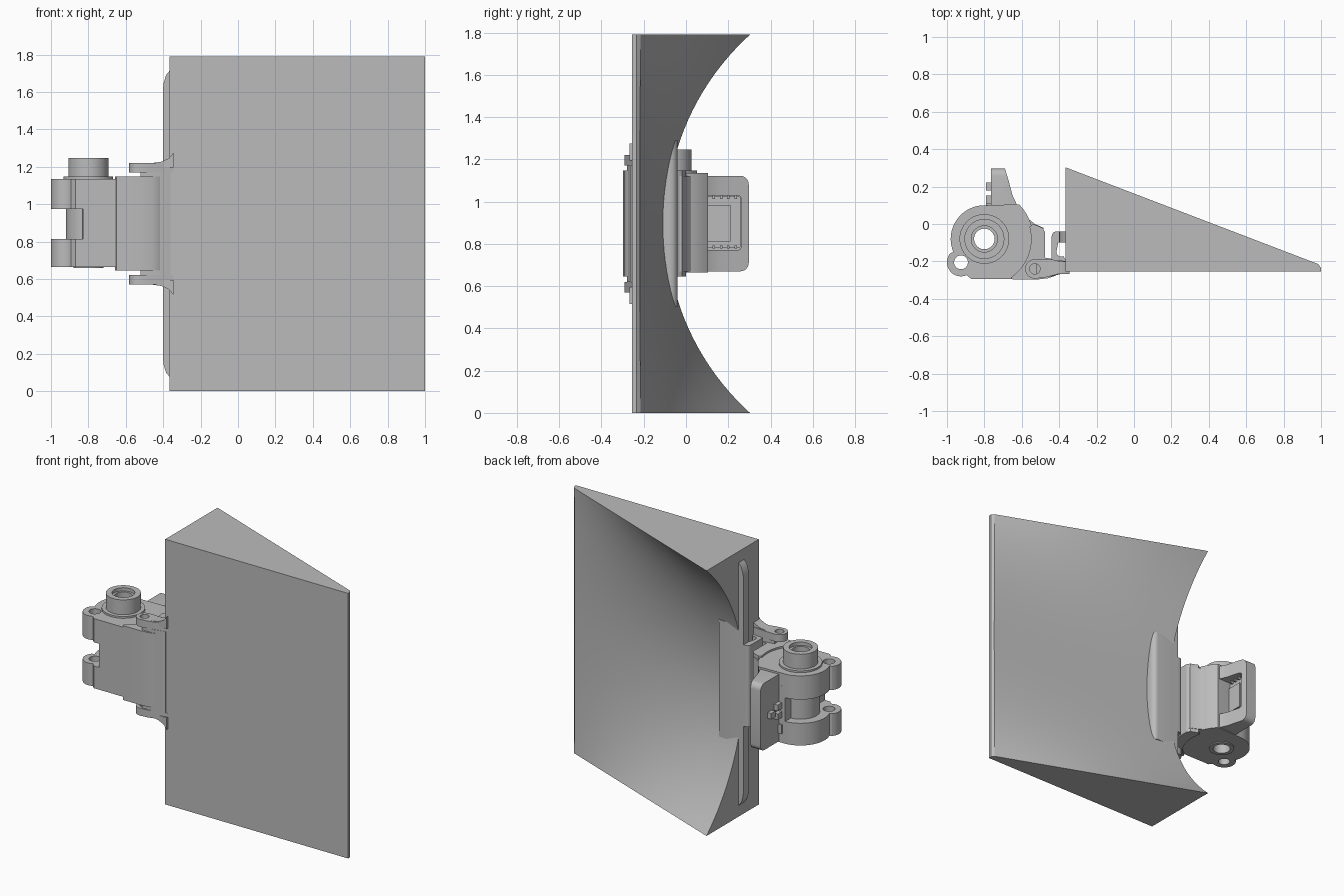
import bpy, bmesh
from math import sin, cos, radians, sqrt
from mathutils import Vector

if "Cube" in bpy.data.objects:
    bpy.data.objects.remove(bpy.data.objects["Cube"], do_unlink=True)

grey = bpy.data.materials.new("plain grey")
grey.use_nodes = True
grey.diffuse_color = (0.5, 0.5, 0.5, 1)
grey.node_tree.nodes["Principled BSDF"].inputs["Base Color"].default_value = (0.5, 0.5, 0.5, 1)

MID = 0.895          # mid height of the whole model
HUB = (-0.80, -0.08)  # hinge axis


def arc(c, r, a0, a1, n=16):
    steps = [radians(a0 + (a1 - a0) * i / n) for i in range(n + 1)]
    return [(c[0] + r * cos(a), c[1] + r * sin(a)) for a in steps]


def circle(c, r, n=40):
    return arc(c, r, 0, 360 - 360 / n, n - 1)


def loft(name, rings):
    """Skin a list of equal-length closed rings and cap both ends."""
    bm = bmesh.new()
    rows = [[bm.verts.new(p) for p in ring] for ring in rings]
    n = len(rows[0])
    for a, b in zip(rows, rows[1:]):
        for i in range(n):
            j = (i + 1) % n
            bm.faces.new((a[i], a[j], b[j], b[i]))
    bm.faces.new(rows[0])
    bm.faces.new(rows[-1])
    bmesh.ops.recalc_face_normals(bm, faces=bm.faces)
    me = bpy.data.meshes.new(name)
    bm.to_mesh(me)
    bm.free()
    me.materials.append(grey)
    ob = bpy.data.objects.new(name, me)
    bpy.context.collection.objects.link(ob)
    return ob


def prism(name, pts, lo, hi, axis="z"):
    place = {"z": lambda u, v, w: (u, v, w),
             "y": lambda u, v, w: (u, w, v),
             "x": lambda u, v, w: (w, u, v)}[axis]
    return loft(name, [[place(u, v, w) for u, v in pts] for w in (lo, hi)])


def box(name, x0, x1, y0, y1, z0, z1):
    return prism(name, [(x0, y0), (x1, y0), (x1, y1), (x0, y1)], z0, z1)


def boolean(ob, tool, op="DIFFERENCE"):
    mod = ob.modifiers.new(op.lower(), "BOOLEAN")
    mod.operation, mod.object, mod.solver = op, tool, "EXACT"
    bpy.context.view_layer.objects.active = ob
    bpy.ops.object.modifier_apply(modifier=mod.name)
    bpy.data.objects.remove(tool, do_unlink=True)


def rounded(u0, u1, v0, v1, r):
    corners = [((u1 - r, v1 - r), 0), ((u0 + r, v1 - r), 90),
               ((u0 + r, v0 + r), 180), ((u1 - r, v0 + r), 270)]
    return [p for c, a in corners for p in arc(c, r, a, a + 90, 6)]


# Wedge panel with a scooped back that flattens towards the thin edge
R = 1.21


def wedge_ring(x, drop=0.0):
    t = (1 - x) / 1.36
    ring = [(x, -0.255, 2 * MID), (x, -0.255, 0)]
    for i in range(41):
        d = MID * (i / 20 - 1)
        back = -0.095 + R - sqrt(R * R - d * d)
        ring.append((x, -0.22 + t * (back + 0.22) - drop, MID + d))
    return ring


loft("wedge_panel", [wedge_ring(x) for x in (-0.365, -0.1, 0.2, 0.5, 0.8, 0.985)]
     + [wedge_ring(1.0, 0.015)])

# Thickened mount block on the panel root
prism("root_block", [(-0.365, -0.2), (-0.2, -0.2), (-0.2, -0.075)]
      + arc((-0.235, -0.075), 0.035, 0, 90, 6) + [(-0.365, -0.04)], 0.5, 1.29)

# Long rounded rail on the root face
rail = [(-0.36, 0.07), (-0.385, 0.10), (-0.397, 0.14), (-0.402, 0.18)]
rail += [(x, 2 * MID - z) for x, z in reversed(rail)]
prism("root_rail", rail, -0.10, -0.04, "y")

# Hook clip that grips the rail
hook = [(-0.36, -0.04)] + arc((-0.415, -0.065), 0.025, 90, 180, 6)
hook += [(-0.44, -0.19), (-0.52, -0.2), (-0.52, -0.28), (-0.44, -0.28), (-0.36, -0.26),
         (-0.36, -0.2)]
hook += arc((-0.39, -0.15), 0.025, -60, -180, 8) + [(-0.405, -0.10), (-0.36, -0.10)]
prism("hook_clip", hook, 0.62, 1.17)

# Pin ears above and below the clip, with flared roots
for name, s in (("upper_ear", 1), ("lower_ear", -1)):
    a, b = sorted((MID + s * 0.275, MID + s * 0.325))
    ear_pts = arc((-0.53, -0.24), 0.052, 80, 270, 16)
    ear_pts += [(-0.48, -0.287), (-0.42, -0.272), (-0.345, -0.256), (-0.345, -0.2), (-0.44, -0.19)]
    ear = prism(name, ear_pts, a, b)
    boolean(ear, prism("cutter", circle((-0.53, -0.24), 0.028, 24), a - 0.1, b + 0.1))
    flare = [(-0.46, 0.30), (-0.46, 0.325), (-0.41, 0.332), (-0.37, 0.35), (-0.345, 0.38), (-0.345, 0.30)]
    prism(name + "_flare", [(x, MID + s * z) for x, z in flare], -0.268, -0.2, "y")

# Hinge housing: two lobed plates joined by a core
lug = (-0.925, -0.205)
outline = arc(HUB, 0.18, 95, 203, 20) + arc(lug, 0.075, 140, 295, 18)
outline += [(-0.87, -0.295), (-0.65, -0.295)] + arc(HUB, 0.262, -55, 45, 14)
housing = prism("hinge_housing", outline, 0.665, 1.135)
notch = [(-1.2, -0.5), (-0.83, -0.5), (-0.83, -0.19)] + arc(HUB, 0.12, 255, 95, 20)
notch += [(-0.81, 0.3), (-1.2, 0.3)]
boolean(housing, prism("cutter", notch, 0.815, 0.975))
for c, r in ((HUB, 0.055), (lug, 0.037)):
    boolean(housing, prism("cutter", circle(c, r), 0.5, 1.4))

# Bearing tube, flanges and lower boss
for name, outer, inner, lo, hi in (("bearing_tube", 0.107, 0.07, 1.12, 1.247),
                                   ("bearing_liner", 0.075, 0.055, 1.12, 1.225),
                                   ("upper_flange", 0.133, 0.06, 1.125, 1.147),
                                   ("lower_boss", 0.08, 0.055, 0.658, 0.67)):
    tube = prism(name, circle(HUB, outer), lo, hi)
    boolean(tube, prism("cutter", circle(HUB, inner), lo - 0.1, hi + 0.1))

# Cover block wrapping the clip side of the housing
cover = [(-0.65, -0.297), (-0.52, -0.297), (-0.46, -0.29), (-0.42, -0.277), (-0.402, -0.26),
         (-0.402, -0.21), (-0.42, -0.19), (-0.475, -0.18), (-0.475, -0.045), (-0.49, -0.02), (-0.54, 0.0)]
cover += arc(HUB, 0.25, 15, -55, 14)
prism("cover_block", cover, 0.645, 1.147)

# Upright curved wall with rounded corners and a window
wall_pts = [(-0.765, 0.05), (-0.6, -0.1), (-0.48, -0.06), (-0.485, -0.02), (-0.53, 0.0), (-0.58, 0.04),
            (-0.62, 0.09), (-0.65, 0.155), (-0.67, 0.23), (-0.69, 0.297), (-0.765, 0.297)]
wall = prism("upright_wall", wall_pts, 0.6, 1.2)
boolean(wall, prism("cutter", rounded(-0.4, 0.297, 0.67, 1.122, 0.04), -1.1, -0.3, "x"), "INTERSECT")
boolean(wall, prism("cutter", rounded(0.045, 0.262, 0.77, 1.03, 0.02), -0.735, -0.3, "x"))

# Circuit board in the window, and its raised chip
prism("board", rounded(0.06, 0.258, 0.78, 1.025, 0.01), -0.745, -0.715, "x")
box("board_chip", -0.72, -0.705, 0.105, 0.21, 0.81, 0.985)
for i in range(5):
    for z in (0.785, 1.02):
        box("board_tooth", -0.72, -0.7, 0.09 + i * 0.035, 0.102 + i * 0.035, z - 0.008, z + 0.008)

# Small connectors on the outer wall face
for y, z, h in ((0.09, 0.76, 0.03), (0.13, 0.86, 0.02), (0.13, 0.92, 0.02), (0.2, 0.89, 0.02), (0.08, 1.03, 0.02)):
    box("connector", -0.792, -0.76, y - 0.022, y + 0.022, z - h, z + h)
for z in (0.755, 1.04):
    box("wall_clip", -0.78, -0.70, 0.0, 0.045, z - 0.015, z + 0.015)

# Smooth the curves, keep the hard edges
for ob in bpy.context.scene.objects:
    ob.select_set(ob.type == "MESH")
bpy.context.view_layer.objects.active = bpy.data.objects["wedge_panel"]
bpy.ops.object.shade_smooth_by_angle(angle=radians(30))
